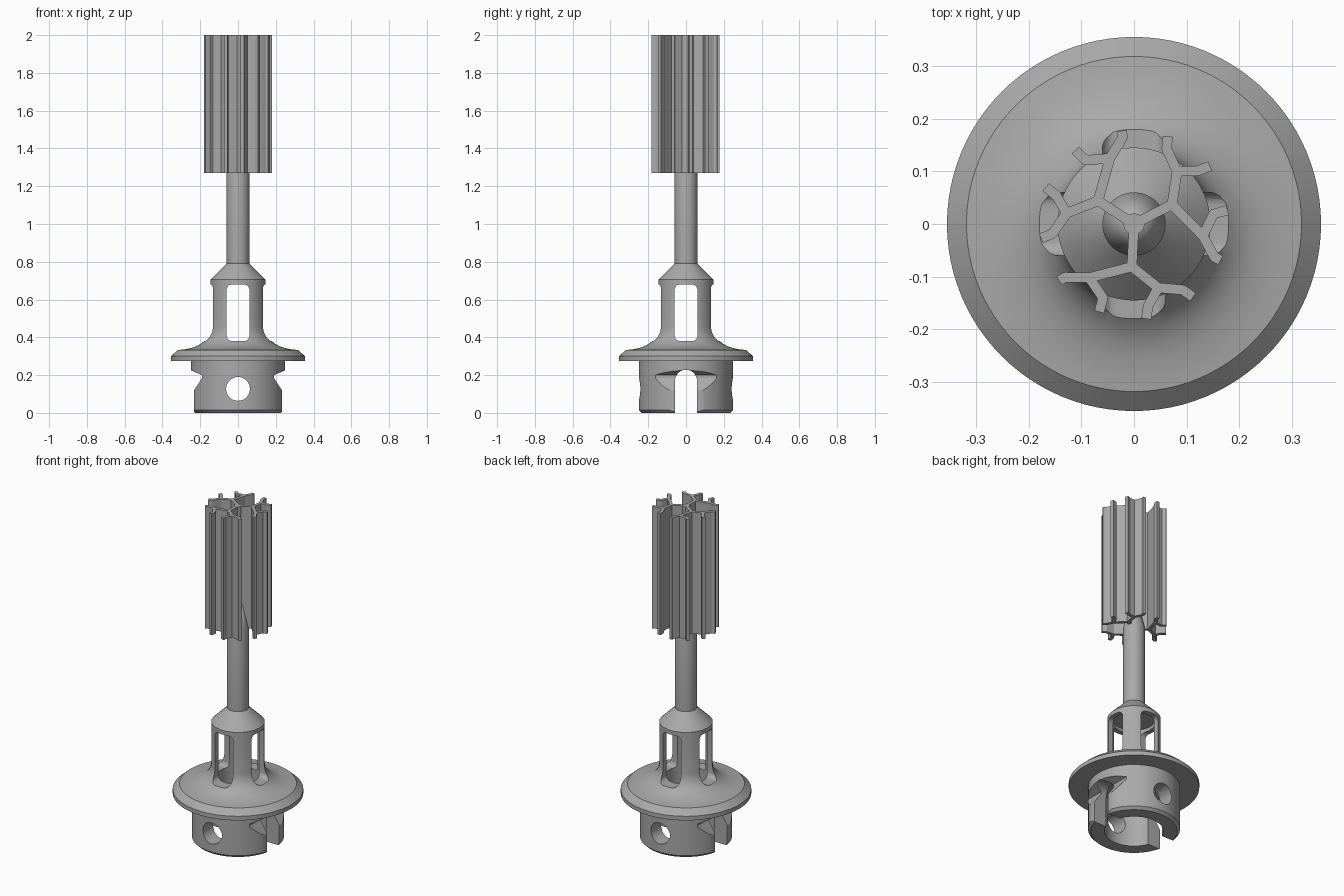
import bpy, bmesh, math
from mathutils import Matrix, Vector

if "Cube" in bpy.data.objects:
    bpy.data.objects.remove(bpy.data.objects["Cube"])

GREY = (0.4, 0.4, 0.4, 1)
mat = bpy.data.materials.new("plain grey")
mat.use_nodes = True
mat.diffuse_color = GREY
mat.node_tree.nodes["Principled BSDF"].inputs["Base Color"].default_value = GREY


def to_object(name, bm):
    bmesh.ops.recalc_face_normals(bm, faces=bm.faces)
    mesh = bpy.data.meshes.new(name)
    bm.to_mesh(mesh)
    bm.free()
    obj = bpy.data.objects.new(name, mesh)
    bpy.context.collection.objects.link(obj)
    mesh.materials.append(mat)
    return obj


def lathe(name, profile, steps=96):
    """Spin a closed (radius, height) outline around z."""
    bm = bmesh.new()
    verts = [bm.verts.new((r, 0, z)) for r, z in profile]
    edges = [bm.edges.new((a, b)) for a, b in zip(verts, verts[1:] + verts[:1])
             if a.co.x > 0 or b.co.x > 0]
    bmesh.ops.spin(bm, geom=verts + edges, cent=(0, 0, 0), axis=(0, 0, 1),
                   angle=math.tau, steps=steps)
    bmesh.ops.remove_doubles(bm, verts=bm.verts, dist=1e-5)
    return to_object(name, bm)


def prism(bm, outline, place, depth):
    """Extrude a 2D outline; place(u, v, w) maps it into space, w along the depth."""
    face = bm.faces.new([bm.verts.new(place(u, v, depth[0])) for u, v in outline])
    new = bmesh.ops.extrude_face_region(bm, geom=[face])["geom"]
    shift = Vector(place(0, 0, depth[1])) - Vector(place(0, 0, depth[0]))
    bmesh.ops.translate(bm, vec=shift, verts=[g for g in new if isinstance(g, bmesh.types.BMVert)])


def arc(cx, cz, r, start, end, n):
    return [(cx + r * math.cos(math.radians(start + (end - start) * i / n)),
             cz + r * math.sin(math.radians(start + (end - start) * i / n))) for i in range(n + 1)]


def along_x(u, v, w):
    return (w, u, v)


def along_y(u, v, w):
    return (u, w, v)


def along_z(u, v, w):
    return (u, v, w)


def cut(target, outline, place, depth):
    bm = bmesh.new()
    prism(bm, outline, place, depth)
    cutter = to_object("cutter", bm)
    cutter.hide_render = True
    mod = target.modifiers.new("cut", "BOOLEAN")
    mod.operation, mod.solver, mod.object = "DIFFERENCE", "EXACT", cutter
    bpy.context.view_layer.objects.active = target
    bpy.ops.object.modifier_apply(modifier=mod.name)
    bpy.data.objects.remove(cutter)


# Hollow turned body: collar, flange, flared neck, shoulder, rod with pointed end
body = lathe("holder_body", [
    (0.16, 0), (0.235, 0), (0.25, 0.015), (0.25, 0.275), (0.355, 0.275), (0.355, 0.3),
    (0.318, 0.333), (0.285, 0.336), (0.25, 0.343), (0.22, 0.353), (0.195, 0.367),
    (0.175, 0.384), (0.16, 0.404), (0.15, 0.425), (0.145, 0.455), (0.145, 0.705),
    (0.06, 0.79), (0.06, 1.27), (0, 1.52),
    (0, 0.7), (0.115, 0.7), (0.115, 0.25), (0.16, 0.25)])

# Four neck windows, cut as two crossing rounded slots
r, w, low, high = 0.028, 0.06, 0.38, 0.68
window = (arc(w - r, high - r, r, 0, 90, 6) + arc(r - w, high - r, r, 90, 180, 6)
          + arc(r - w, low + r, r, 180, 270, 6) + arc(w - r, low + r, r, 270, 360, 6))
for place in (along_x, along_y):
    cut(body, window, place, (-0.4, 0.4))

# Collar: arched side slots, cross hole, side notches with flats
cut(body, [(-0.058, -0.1), (0.058, -0.1)] + arc(0, 0.17, 0.058, 0, 180, 16), along_x, (-0.4, 0.4))
cut(body, arc(0, 0.127, 0.063, 0, 348.75, 31), along_y, (-0.4, 0.4))
notch = [(0.19, 0.2), (0.19, 0.185), (0.233, 0.12), (0.233, -0.1), (0.27, -0.1), (0.27, 0.233)]
for side in (1, -1):
    cut(body, [(side * x, z) for x, z in notch], along_y, (-0.3, 0.3))

# Branching vanes: one branch tree repeated three times
BOTTOM, TOP, THICK = 1.27, 2.0, 0.019
fork, left, right = (-0.004, -0.081), (-0.085, -0.102), (0.046, -0.121)
paths = [
    [(0, 0), fork],
    [fork, left, (-0.131, -0.101), (-0.142, -0.108)],
    [left, (-0.059, -0.14), (-0.066, -0.167)],
    [fork, right, (0.093, -0.125), (0.112, -0.139)],
    [right, (0.027, -0.155), (0.023, -0.18)],
]
bm = bmesh.new()
for turn in range(3):
    spin = Matrix.Rotation(turn * math.tau / 3, 2)
    for path in paths:
        pts = [spin @ Vector(p) for p in path]
        for a, b in zip(pts, pts[1:]):
            d = (b - a).normalized() * THICK / 2
            n = Vector((-d.y, d.x))
            prism(bm, [a + n, a - n, b - n, b + n], along_z, (BOTTOM, TOP))
        for p in pts[:-1]:
            prism(bm, arc(p.x, p.y, THICK / 2, 0, 330, 11), along_z, (BOTTOM, TOP))
prism(bm, arc(0, 0, 0.02, 0, 345, 23), along_z, (BOTTOM, TOP))
vanes = to_object("branching_vanes", bm)

for obj in (body, vanes):
    bpy.ops.object.select_all(action="DESELECT")
    obj.select_set(True)
    bpy.context.view_layer.objects.active = obj
    bpy.ops.object.shade_smooth_by_angle(angle=math.radians(25))
